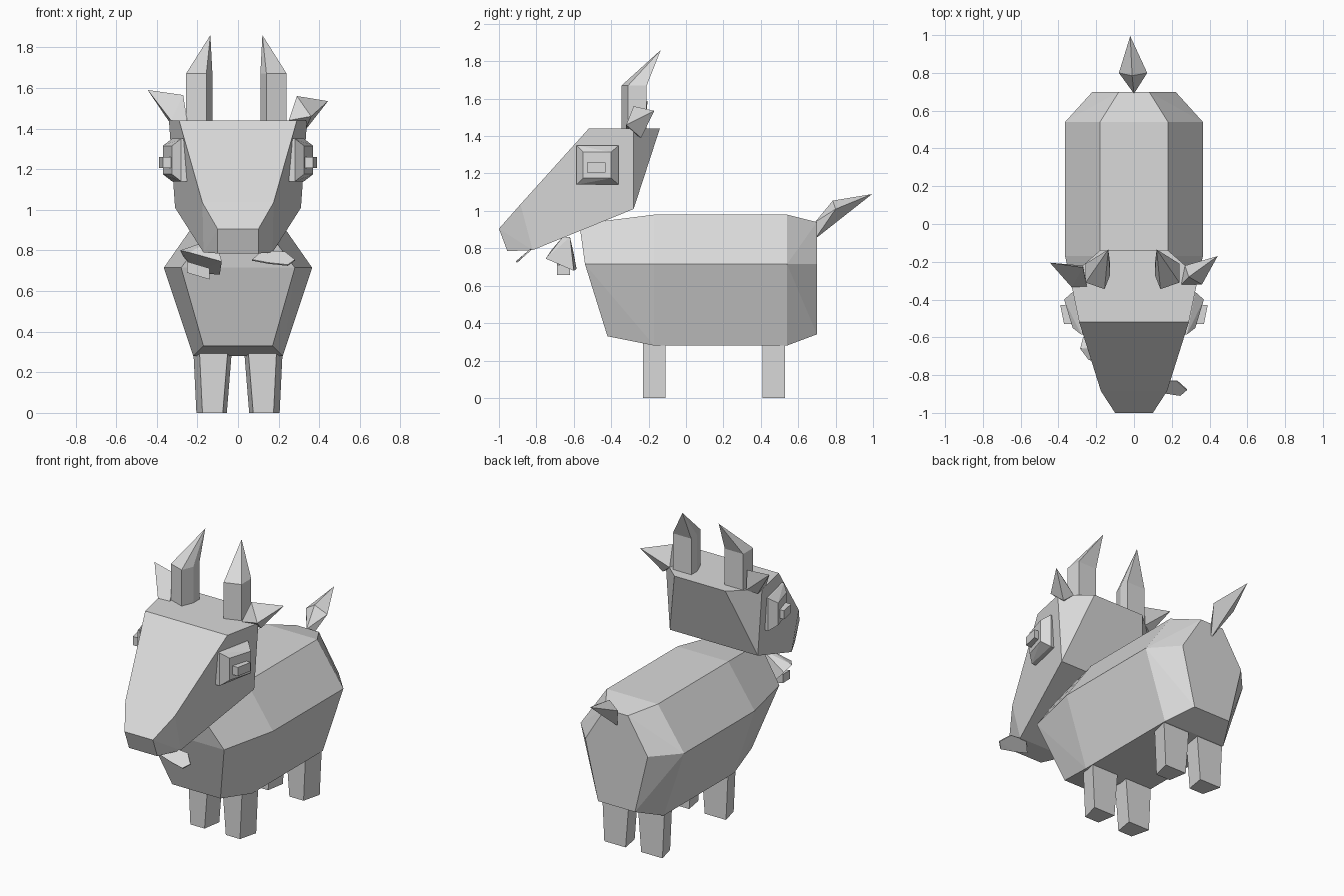
import bpy
import bmesh
from mathutils import Vector

# Remove the default cube only
default_cube = bpy.data.objects.get("Cube")
if default_cube:
    bpy.data.objects.remove(default_cube, do_unlink=True)

# Single plain colour
COLOUR = (0.7, 0.7, 0.7, 1.0)
grey = bpy.data.materials.new("light_grey")
grey.use_nodes = True
grey.diffuse_color = COLOUR
for node in grey.node_tree.nodes:
    if node.type == "BSDF_PRINCIPLED":
        node.inputs["Base Color"].default_value = COLOUR


def faceted(name, points):
    """Flat-shaded convex block wrapped around a few corner points."""
    bm = bmesh.new()
    for point in points:
        bm.verts.new(point)
    result = bmesh.ops.convex_hull(bm, input=bm.verts)
    loose = [v for v in bm.verts if not v.link_faces]
    bmesh.ops.delete(bm, geom=loose, context="VERTS")
    bmesh.ops.dissolve_limit(bm, angle_limit=0.03, verts=bm.verts, edges=bm.edges)
    bmesh.ops.recalc_face_normals(bm, faces=bm.faces)
    mesh = bpy.data.meshes.new(name)
    bm.to_mesh(mesh)
    bm.free()
    mesh.materials.append(grey)
    obj = bpy.data.objects.new(name, mesh)
    bpy.context.collection.objects.link(obj)
    return obj


def flipped(points, centre=0):
    """The same points reflected across a vertical plane."""
    return [(2 * centre - x, y, z) for x, y, z in points]


def symmetric(name, half):
    """One block spanning both sides of the body."""
    return faceted(name, half + flipped(half))


def pair(name, points, centre=0):
    """Two matching blocks, one on each side."""
    faceted("left_" + name, points)
    faceted("right_" + name, flipped(points, centre))


def plate(name, points, offset):
    """Thin sheet made from an outline and a thickness vector."""
    shifted = [Vector(p) + Vector(offset) for p in points]
    return faceted(name, points + shifted)


# Body: chest, shoulder, hip and rump rings (top, side and belly corners)
chest = [(.12, -.57, .93), (.28, -.54, .715), (.17, -.42, .33)]
rump = [(.08, .70, .94), (.22, .70, .715), (.13, .70, .34)]
barrel = []
for y in (-.17, .54):
    barrel += [(.18, y, .98), (.365, y, .715), (.22, y, .28)]
symmetric("body", chest + barrel + rump)

# Legs: tapered towards the feet
for label, front, back in (("front", -.23, -.11), ("back", .41, .53)):
    leg = []
    for y, inner, outer in ((front, .05, .19), (back, .03, .22)):
        leg += [(inner, y, .31), (outer, y, .31)]
        leg += [(inner + .025, y, 0), (outer - .015, y, 0)]
    pair(label + "_leg", leg)

# Head wedge and muzzle sharing a seam
seam = [(.175, -.885, 1.035), (.17, -.82, .79)]
skull = [(.18, -.14, 1.44), (.34, -.28, 1.44), (.29, -.52, 1.44), (.31, -.28, 1.01)]
symmetric("head", skull + seam)
symmetric("muzzle", seam + [(.10, -1, .905), (.10, -.955, .785)])

# Horns: upright lower part and a pointed tip leaning back
section = [(.24, -.21), (.24, -.31), (.14, -.345), (.11, -.27), (.11, -.21)]
base = [(x, y, 1.43) for x, y in section]
bend = [(x, y, 1.67) for x, y in section]
pair("horn_base", base, -.008)
pair("horn_tip", bend + [(.12, -.135, 1.86)], -.008)
for side in ("left", "right"):
    obj = bpy.data.objects.get(side + "_horn_base")
    bpy.data.objects.remove(obj, do_unlink=True)
pair("horn_base", base + bend, -.008)

# Ears: slightly different on each side
faceted("left_ear", [(.443, -.17, 1.535), (.29, -.28, 1.56), (.25, -.32, 1.44),
                     (.36, -.32, 1.46), (.33, -.24, 1.39), (.27, -.22, 1.44)])
faceted("right_ear", [(-.445, -.205, 1.59), (-.27, -.23, 1.565), (-.25, -.33, 1.44),
                      (-.33, -.335, 1.44), (-.33, -.25, 1.42), (-.27, -.22, 1.44)])


def eye_panel(front, back, low, high):
    """Rectangle on the cheek; front and back are (x, y) pairs."""
    return [(x, y, z) for x, y in (front, back) for z in (low, high)]


# Eyes: bevelled socket with a small raised pupil
root = eye_panel((.23, -.585), (.28, -.365), 1.14, 1.35)
rim = eye_panel((.28, -.585), (.325, -.36), 1.14, 1.35)
face = eye_panel((.325, -.55), (.37, -.40), 1.175, 1.315)
pair("eye", root + rim + face)
pupil = eye_panel((.33, -.53), (.36, -.43), 1.205, 1.26)
pupil += eye_panel((.37, -.53), (.39, -.43), 1.205, 1.26)
pair("pupil", pupil)

# Tail: pointed diamond rising from the rump
faceted("tail", [(0, .69, .94), (0, .69, .85), (-.01, .785, 1.055), (0, .81, .95),
                 (-.08, .80, 1.01), (.07, .80, 1.01), (-.02, .995, 1.09)])

# Leaf held at the mouth
plate("mouth_leaf", [(.07, -.88, .755), (.12, -.83, .80), (.23, -.835, .795),
                     (.28, -.88, .755), (.245, -.91, .73), (.15, -.895, .74)],
      (0, .006, -.006))

# Blossom hanging under the jaw, with its centre
faceted("blossom", [(-.285, -.66, .80), (-.24, -.72, .79), (-.08, -.75, .745),
                    (-.09, -.60, .68), (-.20, -.585, .69), (-.27, -.60, .77),
                    (-.11, -.66, .86), (-.11, -.62, .86)])
faceted("blossom_centre", [(x, y, z + (x + .2) * -.3) for x in (-.25, -.14)
                           for y in (-.69, -.62) for z in (.675, .73)])
